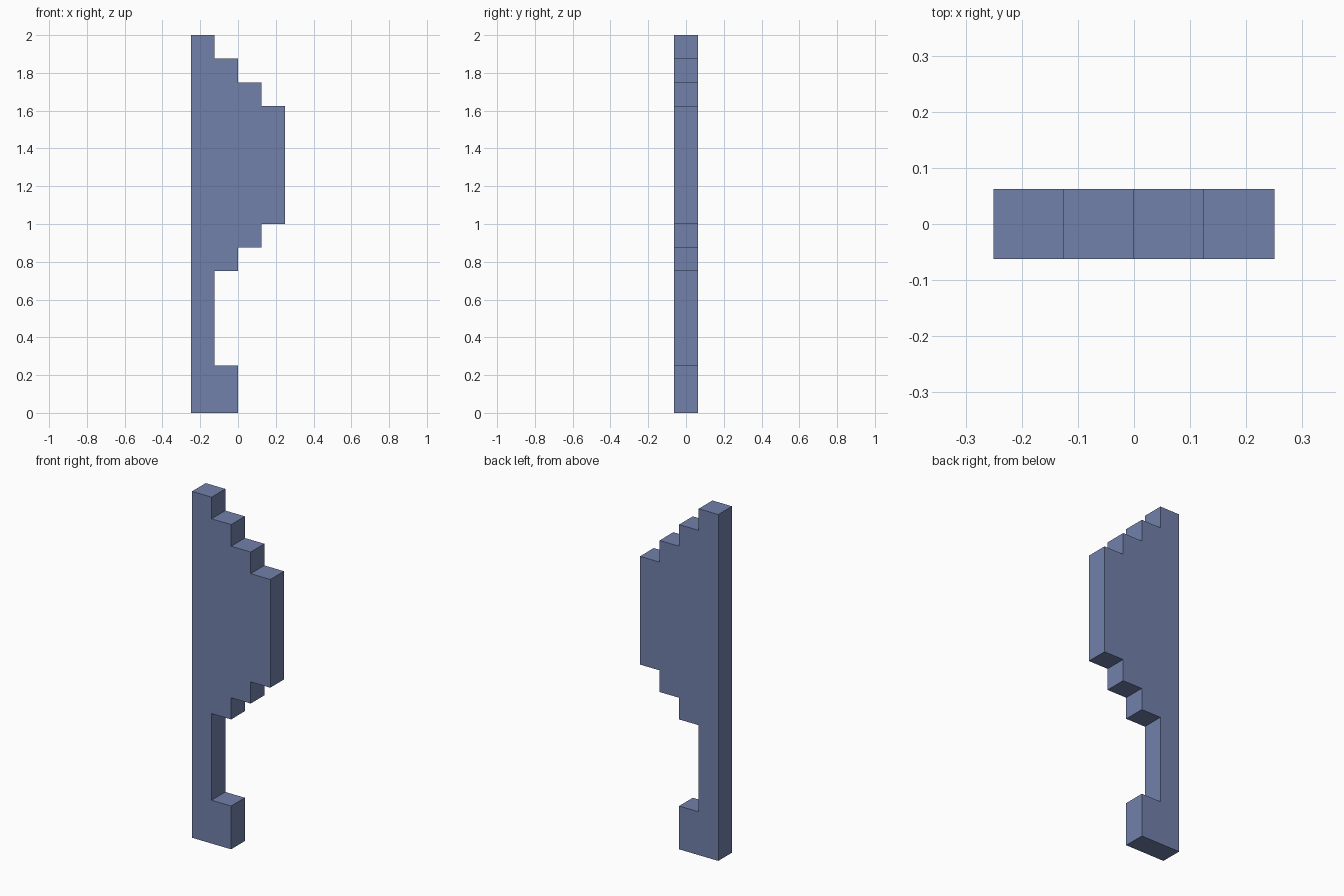
import bpy
import bmesh

if "Cube" in bpy.data.objects:
    bpy.data.objects.remove(bpy.data.objects["Cube"])

U = 0.125  # one step of the stepped outline

# Single slate blue colour
mat = bpy.data.materials.new("slate blue")
mat.diffuse_color = (0.17, 0.22, 0.41, 1.0)
mat.use_nodes = True
mat.node_tree.nodes["Principled BSDF"].inputs["Base Color"].default_value = mat.diffuse_color

# Right edge of the blade: (width, height) of each band, bottom to top, in steps
bands = [(2, 2), (1, 4), (2, 1), (3, 1), (4, 5), (3, 1), (2, 1), (1, 1)]
profile = [(-2 * U, 0.0)]
z = 0
for width, height in bands:
    x = (width - 2) * U
    profile += [(x, z * U), (x, (z + height) * U)]
    z += height
profile.append((-2 * U, z * U))

# Flat stepped blade, outline extruded through its thickness
bm = bmesh.new()
face = bm.faces.new([bm.verts.new((x, -U / 2, h)) for x, h in profile])
ext = bmesh.ops.extrude_face_region(bm, geom=[face])
back = [v for v in ext["geom"] if isinstance(v, bmesh.types.BMVert)]
bmesh.ops.translate(bm, verts=back, vec=(0, U, 0))
if not face.is_valid or len(bm.faces) < len(profile) + 2:
    bm.faces.new([v for v in bm.verts if v not in back])
bmesh.ops.recalc_face_normals(bm, faces=bm.faces)
mesh = bpy.data.meshes.new("stepped_blade")
bm.to_mesh(mesh)
bm.free()
mesh.materials.append(mat)
blade = bpy.data.objects.new("stepped_blade", mesh)
bpy.context.collection.objects.link(blade)
